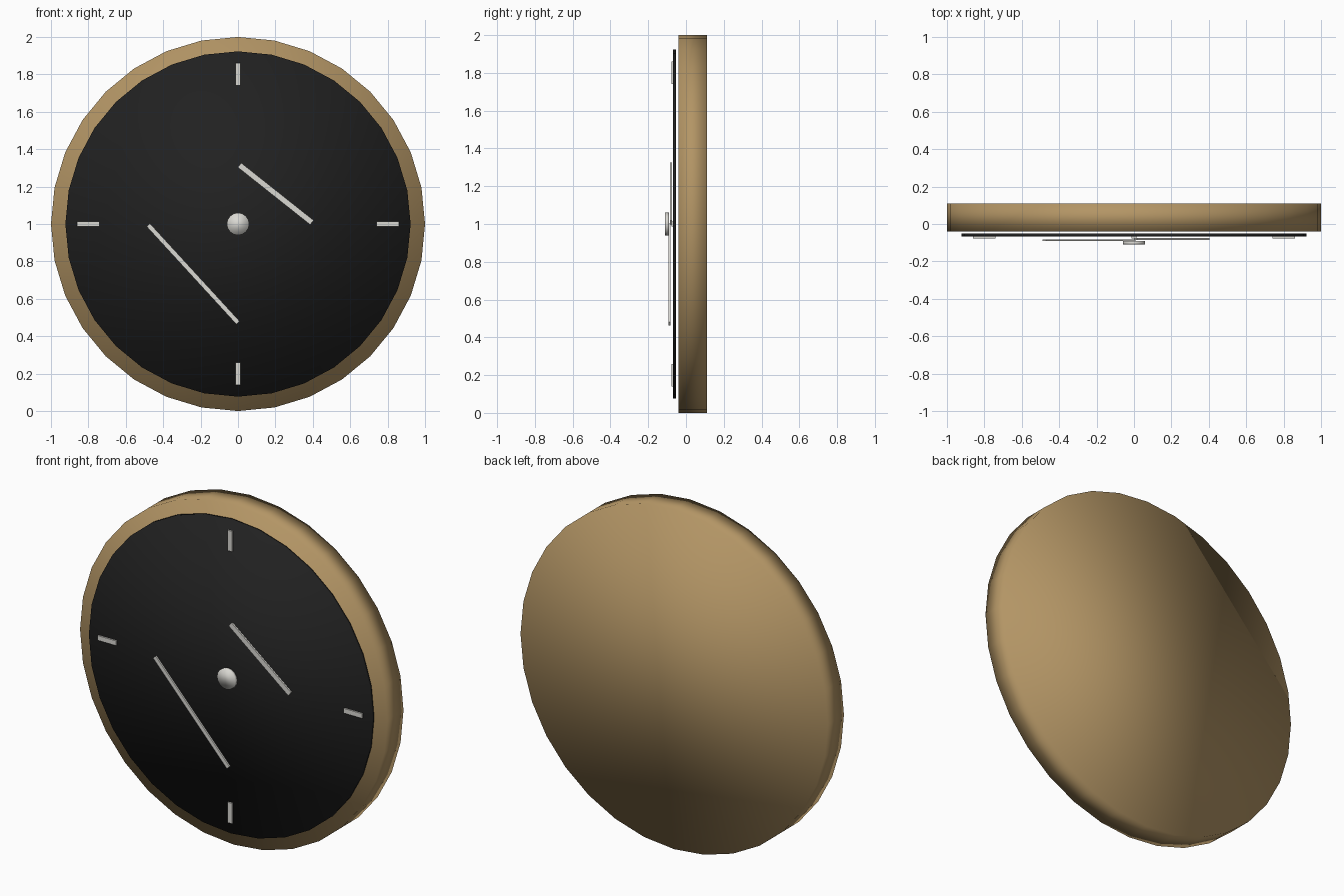
import bpy
from math import radians, atan2, hypot

cube = bpy.data.objects.get("Cube")
if cube:
    bpy.data.objects.remove(cube, do_unlink=True)


def material(name, colour):
    mat = bpy.data.materials.new(name)
    mat.use_nodes = True
    mat.diffuse_color = (*colour, 1)
    mat.node_tree.nodes["Principled BSDF"].inputs["Base Color"].default_value = (*colour, 1)
    return mat


wood = material("warm wood", (0.45, 0.30, 0.13))
black = material("dial black", (0.015, 0.015, 0.015))
metal = material("pale metal", (0.70, 0.69, 0.65))


def disc(name, radius, front, back, sides, mat):
    """Round slab facing the front, softly shaded over its rim."""
    bpy.ops.mesh.primitive_cylinder_add(
        vertices=sides, radius=radius, depth=back - front,
        location=(0, (front + back) / 2, 1), rotation=(radians(90), 0, 0))
    ob = bpy.context.object
    ob.name = name
    ob.data.materials.append(mat)
    bpy.ops.object.shade_smooth()


def bar(name, start, end, width, front, back, mat):
    """Flat strip between two (x, z) points on the dial."""
    dx, dz = end[0] - start[0], end[1] - start[1]
    bpy.ops.mesh.primitive_cube_add(
        size=1,
        location=((start[0] + end[0]) / 2, (front + back) / 2, (start[1] + end[1]) / 2),
        rotation=(0, -atan2(dz, dx), 0))
    ob = bpy.context.object
    ob.name = name
    ob.scale = (hypot(dx, dz), back - front, width)
    bpy.ops.object.transform_apply(location=False, rotation=False, scale=True)
    ob.data.materials.append(mat)


# Case, dial and centre cap
disc("case", 1.0, -0.04, 0.11, 32, wood)
disc("dial", 0.923, -0.068, -0.052, 32, black)
disc("centre_cap", 0.06, -0.11, -0.09, 16, metal)

# Quarter-hour markers
for name, x, z in (("top", 0, 1), ("left", 1, 0), ("bottom", 0, -1), ("right", -1, 0)):
    inner, outer = 0.74, 0.86
    bar(name + "_marker", (x * inner, 1 + z * inner), (x * outer, 1 + z * outer),
        0.028, -0.077, -0.06, metal)

# Hands
bar("hour_hand", (0.008, 1.315), (0.395, 1.008), 0.03, -0.085, -0.075, metal)
bar("minute_hand", (-0.48, 0.995), (0.0, 0.472), 0.024, -0.092, -0.082, metal)
